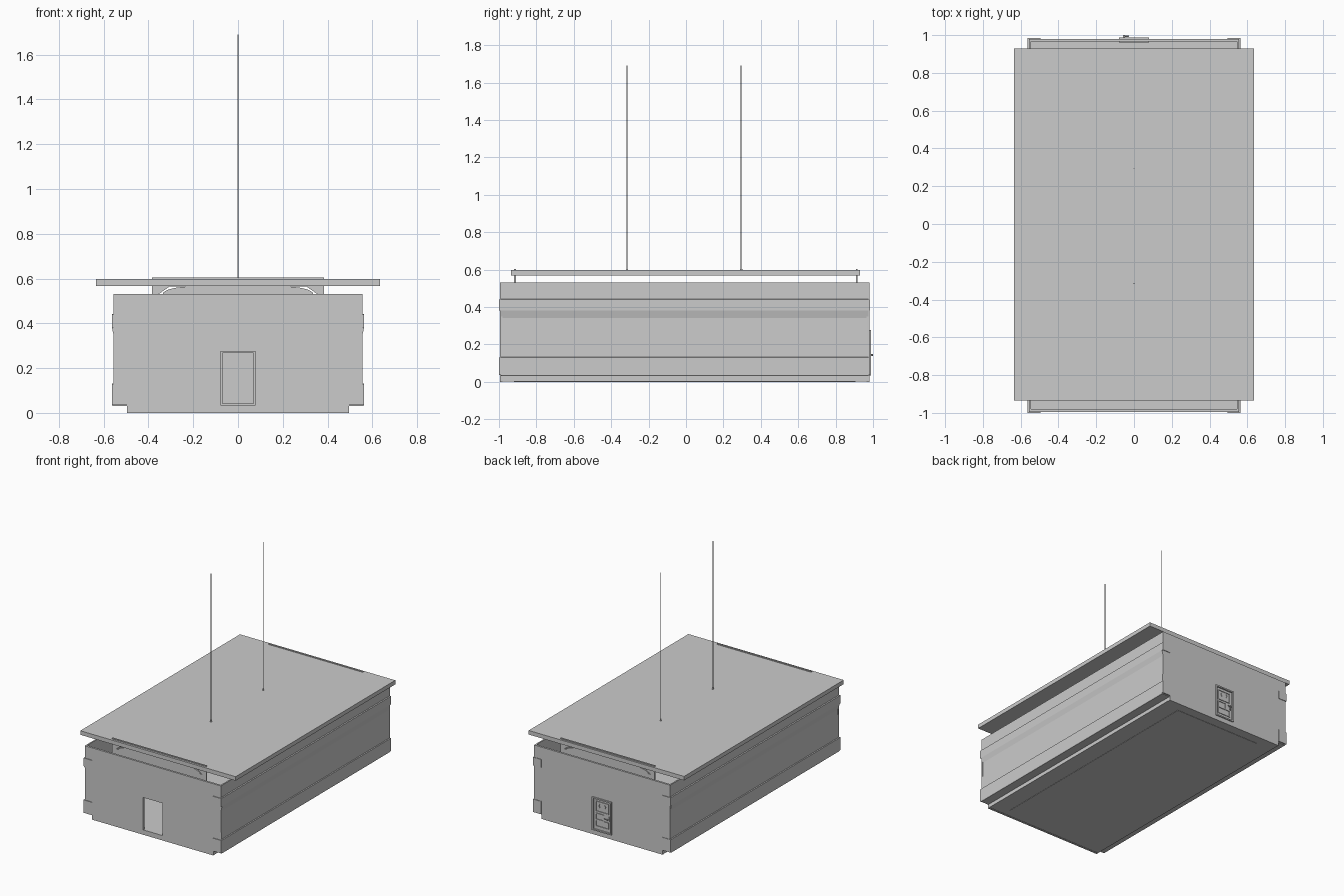
import bpy, bmesh, math
from mathutils import Vector

if "Cube" in bpy.data.objects:
    bpy.data.objects.remove(bpy.data.objects["Cube"])

def mesh_object(name, bm):
    bmesh.ops.recalc_face_normals(bm, faces=bm.faces)
    me = bpy.data.meshes.new(name)
    bm.to_mesh(me)
    bm.free()
    ob = bpy.data.objects.new(name, me)
    bpy.context.collection.objects.link(ob)
    return ob

def box(name, lo, hi):
    bm = bmesh.new()
    bmesh.ops.create_cube(bm, size=1)
    for v in bm.verts:
        v.co = Vector([(lo[i] + hi[i]) / 2 + v.co[i] * (hi[i] - lo[i]) for i in range(3)])
    return mesh_object(name, bm)

def extrude_y(name, loops, y0, y1):
    """Extrude an x-z outline (first loop) with holes (other loops) along y."""
    bm = bmesh.new()
    edges = []
    for pts in loops:
        vs = [bm.verts.new((x, y0, z)) for x, z in pts]
        edges += [bm.edges.new((vs[i - 1], vs[i])) for i in range(len(vs))]
    bmesh.ops.triangle_fill(bm, edges=edges, use_beauty=True, use_dissolve=False)
    geo = bmesh.ops.extrude_face_region(bm, geom=bm.faces[:])
    for v in geo['geom']:
        if isinstance(v, bmesh.types.BMVert):
            v.co.y = y1
    # make sure the starting cap is kept
    if not any(all(abs(v.co.y - y0) < 1e-6 for v in f.verts) for f in bm.faces):
        start = [e for e in bm.edges if e.is_boundary]
        bmesh.ops.triangle_fill(bm, edges=start, use_beauty=True)
    return mesh_object(name, bm)

def rect(x0, x1, z0, z1):
    return [(x0, z0), (x1, z0), (x1, z1), (x0, z1)]

def cylinder(name, r, a, b, n=10):
    a, b = Vector(a), Vector(b)
    bm = bmesh.new()
    bmesh.ops.create_cone(bm, cap_ends=True, segments=n, radius1=r, radius2=r, depth=(b - a).length)
    bm.transform((b - a).to_track_quat('Z', 'Y').to_matrix().to_4x4())
    bmesh.ops.translate(bm, verts=bm.verts, vec=(a + b) / 2)
    return mesh_object(name, bm)

# Floor slab, narrower than the walls
box("floor", (-.495, -.985, .002), (.495, .97, .035))
box("floor_base", (-.36, -.92, 0), (.36, .905, .002))

# End walls with stepped bottom corners and a doorway
half = [(.495, 0), (.495, .035), (.556, .035), (.556, .53)]
outline = half + [(-x, z) for x, z in reversed(half)]
doorway = rect(-.078, .078, .036, .275)
extrude_y("front_wall", [outline, doorway], -.995, -.98)
extrude_y("back_wall", [outline, doorway], .965, .98)

# Side walls with two raised bands and a returned bottom ledge
skin = [(.48, .03), (.56, .03), (.563, .035), (.563, .13), (.557, .133), (.554, .34),
        (.563, .38), (.563, .44), (.556, .443), (.556, .53),
        (.546, .53), (.544, .04), (.48, .04)]
for s, side in ((-1, "left"), (1, "right")):
    extrude_y(side + "_wall", [[(s * x, z) for x, z in skin]], -.99, .975)
    # Corner tabs that lap onto the end walls
    for ya, yb, end in ((-1, -.98, "front"), (.965, .984, "back")):
        for z0, z1, lev in ((.035, .13, "lower"), (.38, .44, "upper")):
            xa, xb = sorted((s * .495, s * .563))
            box(f"{end}_{side}_{lev}_tab", (xa, ya, z0), (xb, yb, z1))

# Raised flat roof
box("roof", (-.635, -.935, .567), (.635, .93, .597))

# Gable supports with an arched web and open corners
def arch_corner(s):
    pts = [(-.305, .565), (-.352, .532), (-.335, .532)]
    for i in range(1, 9):
        t = i / 8 * math.pi / 2
        pts.append((-.335 + .14 * (1 - math.cos(t)), .532 + .033 * math.sin(t)))
    return [(s * x, z) for x, z in pts]

for y, end in ((-.92, "front"), (.908, "back")):
    extrude_y(end + "_roof_support",
              [rect(-.385, .385, .48, .604), arch_corner(1), arch_corner(-1)], y, y + .01)

# Hanging wires with small anchors in the roof
for y, end in ((-.315, "front"), (.295, "back")):
    cylinder(end + "_wire", .0028, (0, y, .58), (0, y, 1.69), 8)
    cylinder(end + "_wire_anchor", .006, (0, y, .59), (0, y, .603), 12)

# Back door: frame, slab, raised mouldings and window ornaments
extrude_y("door_frame", [rect(-.08, .08, .034, .278), rect(-.069, .069, .043, .268)], .96, .988)
box("door_slab", (-.07, .968, .042), (.07, .976, .269))
panels = [(-.052, .052, .175, .252), (-.052, .052, .065, .115), (-.015, .052, .115, .163)]
for face, (ya, yb) in (("outer", (.975, .981)), ("inner", (.963, .969))):
    for i, (x0, x1, z0, z1) in enumerate(panels):
        extrude_y(f"door_{face}_moulding_{i + 1}",
                  [rect(x0, x1, z0, z1), rect(x0 + .005, x1 - .005, z0 + .005, z1 - .005)], ya, yb)
    # Curved ornaments in the upper panel
    for s in (-1, 1):
        arc = [math.radians(-60 + 15 * i) for i in range(9)]
        pts = [(s * (.012 + r * math.cos(a)), .222 + r * math.sin(a))
               for r, seq in ((.016, arc), (.012, arc[::-1])) for a in seq]
        extrude_y(f"door_{face}_ornament_{'right' if s > 0 else 'left'}", [pts], ya, yb)

# Door handle
box("handle_plate", (-.061, .975, .125), (-.05, .983, .16))
knob = cylinder("handle_stem", .005, (-.053, .975, .143), (-.053, 1.0, .143), 12)
cylinder("handle_lever", .004, (-.058, .995, .143), (-.026, .993, .143), 12)
